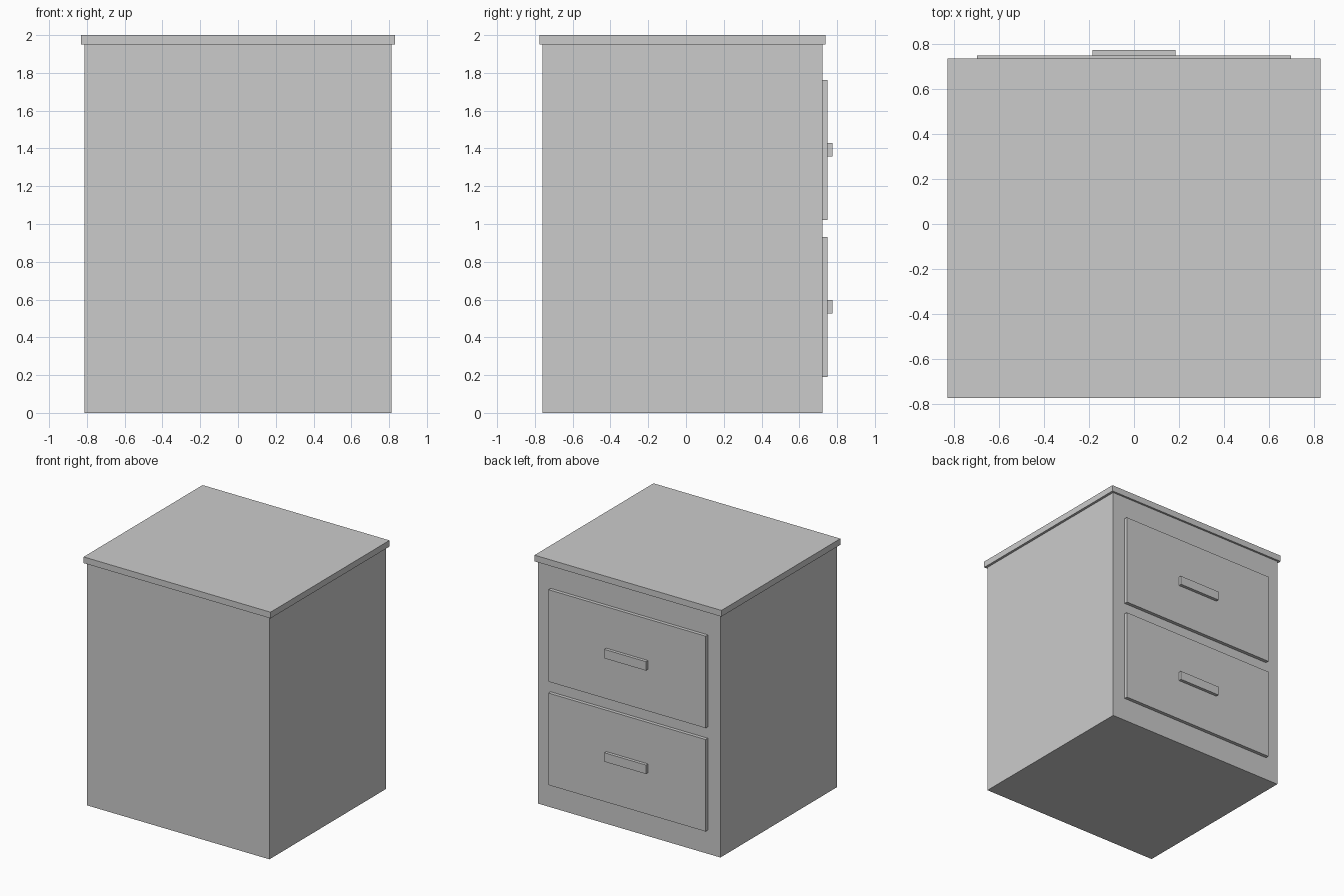
import bpy

if "Cube" in bpy.data.objects:
    bpy.data.objects.remove(bpy.data.objects["Cube"])


def box(name, x, y, z):
    """Box from (min, max) ranges along each axis."""
    size = [b - a for a, b in (x, y, z)]
    centre = [(a + b) / 2 for a, b in (x, y, z)]
    bpy.ops.mesh.primitive_cube_add(size=1, location=centre)
    obj = bpy.context.object
    obj.name = name
    obj.scale = size
    bpy.ops.object.transform_apply(location=False, rotation=False, scale=True)
    return obj


# Cabinet carcass and overhanging top
box("cabinet_body", (-0.812, 0.812), (-0.76, 0.722), (0, 1.95))
box("cabinet_top", (-0.832, 0.832), (-0.775, 0.738), (1.95, 2.0))

# Two drawers with handles on the +y face
for label, z in (("lower", 0.19), ("upper", 1.022)):
    box(f"{label}_drawer_front", (-0.70, 0.70), (0.722, 0.75), (z, z + 0.74))
    box(f"{label}_drawer_handle", (-0.185, 0.185), (0.75, 0.775), (z + 0.335, z + 0.407))
